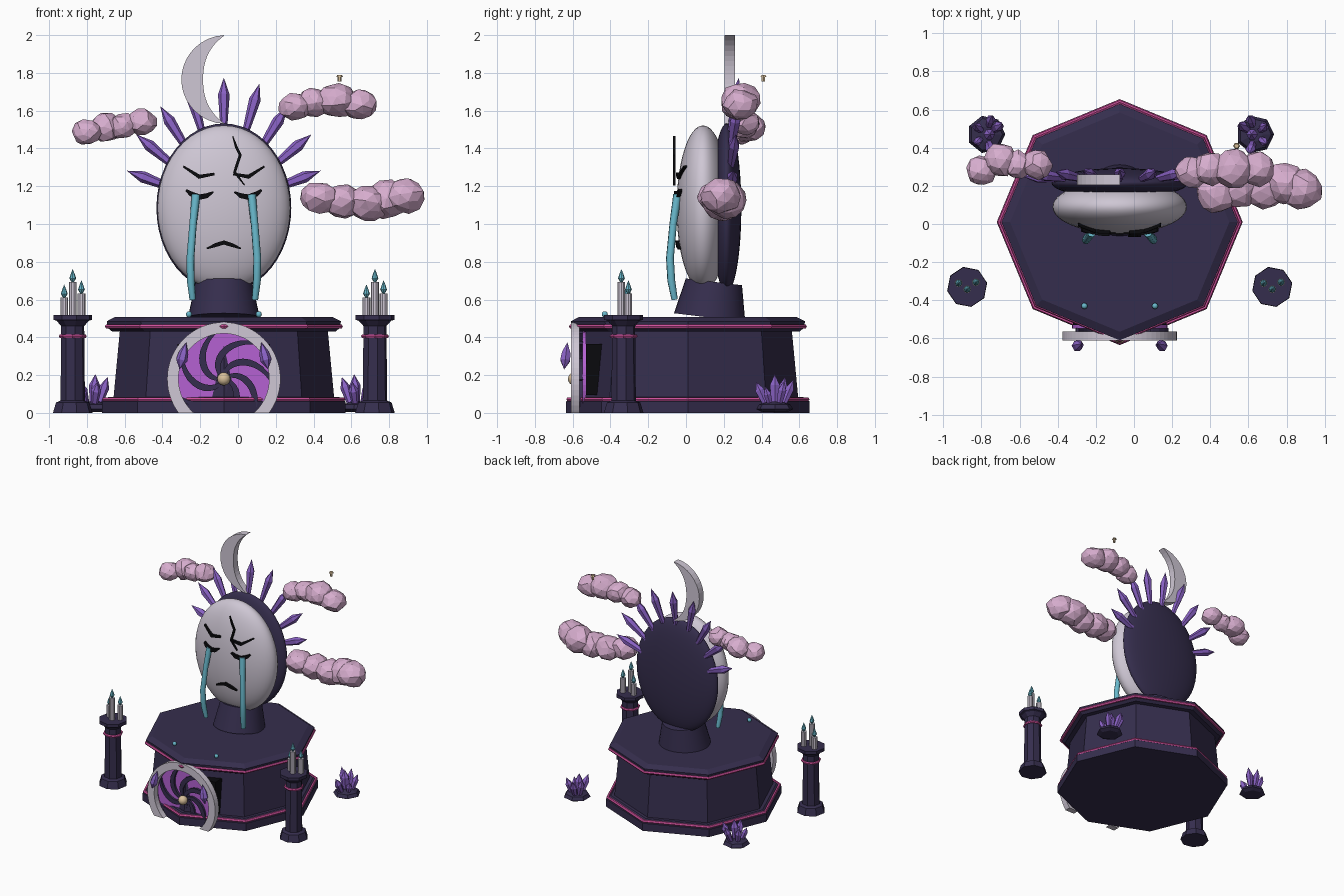
import bpy, bmesh, math, random
from mathutils import Vector, Matrix

if "Cube" in bpy.data.objects:
    bpy.data.objects.remove(bpy.data.objects["Cube"])

random.seed(4)
CX, CY = -0.075, 0.01           # axis of the shrine
PI = math.pi


def material(name, r, g, b):
    m = bpy.data.materials.new(name)
    m.diffuse_color = (r, g, b, 1)
    m.use_nodes = True
    m.node_tree.nodes["Principled BSDF"].inputs["Base Color"].default_value = m.diffuse_color
    return m


DARK = material("dark violet", 0.036, 0.027, 0.075)
PALE = material("pale lavender", 0.62, 0.57, 0.66)
CLOUD = material("cloud pink", 0.68, 0.42, 0.62)
CRYSTAL = material("crystal purple", 0.25, 0.12, 0.55)
PORTAL = material("portal purple", 0.46, 0.12, 0.65)
TRIM = material("trim pink", 0.62, 0.08, 0.33)
TEAR = material("tear cyan", 0.14, 0.48, 0.6)
BLACK = material("black", 0.003, 0.003, 0.004)
GOLD = material("pale gold", 0.68, 0.52, 0.32)


def finish(bm, name, mat, smooth=False, clip=None):
    bmesh.ops.remove_doubles(bm, verts=bm.verts, dist=1e-5)
    if clip is not None:            # cut away everything under a height
        res = bmesh.ops.bisect_plane(bm, geom=bm.verts[:] + bm.edges[:] + bm.faces[:],
                                     plane_co=(0, 0, clip), plane_no=(0, 0, 1), clear_inner=True)
        cut = [e for e in res["geom_cut"] if isinstance(e, bmesh.types.BMEdge)]
        if cut:
            bmesh.ops.holes_fill(bm, edges=cut, sides=0)
    bmesh.ops.recalc_face_normals(bm, faces=bm.faces)
    me = bpy.data.meshes.new(name)
    bm.to_mesh(me)
    bm.free()
    me.materials.append(mat)
    for p in me.polygons:
        p.use_smooth = smooth
    ob = bpy.data.objects.new(name, me)
    bpy.context.collection.objects.link(ob)
    return ob


def lathe(name, profile, seg, mat, base=(0, 0, 0), axis=(0, 0, 1), turn=0.0, closed=False, smooth=False, clip=None):
    """Revolve (radius, height) points around an axis starting at base."""
    prof = list(profile) if closed else [(0, profile[0][1])] + list(profile) + [(0, profile[-1][1])]
    M = Matrix.Translation(base) @ Vector((0, 0, 1)).rotation_difference(Vector(axis)).to_matrix().to_4x4()
    bm = bmesh.new()
    rings = [[bm.verts.new(M @ Vector((r * math.cos(2 * PI * i / seg + turn),
                                       r * math.sin(2 * PI * i / seg + turn), h)))
              for i in range(seg)] for r, h in prof]
    for k in range(len(prof) if closed else len(prof) - 1):
        a, b = rings[k], rings[(k + 1) % len(prof)]
        for i in range(seg):
            j = (i + 1) % seg
            bm.faces.new((a[i], a[j], b[j], b[i]))
    bmesh.ops.dissolve_degenerate(bm, dist=1e-6, edges=bm.edges)
    return finish(bm, name, mat, smooth, clip)


def strip(name, pts, widths, front, depth, mat, clip=None):
    """Ribbon along (x, z) points; front gives the y of its near side."""
    bm = bmesh.new()
    rows = []
    for i, (x, z) in enumerate(pts):
        a, b = pts[max(i - 1, 0)], pts[min(i + 1, len(pts) - 1)]
        n = Vector((a[1] - b[1], b[0] - a[0])).normalized() * widths[i] / 2
        y = front(x, z) if callable(front) else front
        rows.append([bm.verts.new(p) for p in ((x + n.x, y, z + n.y), (x - n.x, y, z - n.y),
                                               (x - n.x, y + depth, z - n.y), (x + n.x, y + depth, z + n.y))])
    for a, b in zip(rows, rows[1:]):
        for i in range(4):
            j = (i + 1) % 4
            bm.faces.new((a[i], a[j], b[j], b[i]))
    bm.faces.new(rows[0])
    bm.faces.new(rows[-1])
    return finish(bm, name, mat, clip=clip)


def ball(name, loc, size, mat, seg=32):
    bm = bmesh.new()
    bmesh.ops.create_uvsphere(bm, u_segments=seg, v_segments=seg // 2, radius=1,
                              matrix=Matrix.Translation(loc) @ Matrix.Diagonal((*size, 1)))
    return finish(bm, name, mat, smooth=True)


def box(name, loc, size, mat):
    bm = bmesh.new()
    bmesh.ops.create_cube(bm, size=1, matrix=Matrix.Translation(loc) @ Matrix.Diagonal((*size, 1)))
    return finish(bm, name, mat)


def trim_ring(name, r, z, t, loc):
    lathe(name, [(r + t * math.cos(k * PI / 3), z + t * math.sin(k * PI / 3)) for k in range(6)],
          8, TRIM, loc, closed=True)


def crystal(name, a, b, r):
    """Six-sided crystal from root a to tip b."""
    d = Vector(b) - Vector(a)
    n = d.length
    lathe(name, [(r * 0.55, 0), (r, n * 0.68), (0, n)], 6, CRYSTAL, a, d)


def flip(x):
    return 2 * CX - x


# Eight-sided pedestal
C = (CX, CY, 0)
lathe("pedestal_base", [(0.645, 0), (0.645, 0.06), (0.61, 0.085)], 8, DARK, C)
lathe("pedestal_body", [(0.585, 0.07), (0.55, 0.44)], 8, DARK, C)
lathe("pedestal_top", [(0.59, 0.43), (0.615, 0.45), (0.62, 0.485), (0.575, 0.508)], 8, DARK, C)
trim_ring("lower_trim", 0.632, 0.072, 0.012, C)
trim_ring("upper_trim", 0.618, 0.458, 0.012, C)

# Doorway and swirling portal
box("doorway", (CX, -0.455, 0.23), (0.49, 0.15, 0.27), BLACK)
P = (CX, -0.53, 0.18)
lathe("portal_disc", [(0.25, 0), (0.25, 0.018)], 48, PORTAL, P, (0, -1, 0), clip=0.05)
lathe("portal_frame", [(0.24, 0.033), (0.3, 0.033), (0.3, 0.08), (0.24, 0.08)], 64, PALE, P,
      (0, -1, 0), closed=True, clip=0)
for k in range(7):
    arm = [(0.02 + 0.23 * i / 10, PI / 2 + 0.8 + 2 * PI * k / 7 - 1.5 * i / 10) for i in range(11)]
    strip("portal_swirl", [(CX + r * math.cos(a), 0.18 + r * math.sin(a)) for r, a in arm],
          [0.016 + 0.02 * math.sin(PI * i / 10) for i in range(11)], -0.565, 0.02, DARK, clip=0.03)
ball("portal_core", (CX, -0.59, 0.18), (0.035,) * 3, GOLD, 16)
for s in (-1, 1):
    lathe("portal_crystal", [(0, 0), (0.03, 0.05), (0.026, 0.09), (0, 0.15)], 6, CRYSTAL,
          (CX + s * 0.235, -0.645, 0.23), (-s * 0.25, 0.12, 1))

# Neck, face and back shell
lathe("neck", [(0.19, 0), (0.15, 0.19)], 32, DARK, (CX, 0.125, 0.505), (0, 0.12, 1), smooth=True)
bpy.context.view_layer.objects.active = bpy.data.objects["neck"]
bpy.data.objects["neck"].select_set(True)
bpy.ops.object.shade_smooth_by_angle()
FY, FZ, FS = 0.09, 1.085, (0.352, 0.14, 0.437)
ball("face", (CX, FY, FZ), FS, PALE, 48)
ball("back_shell", (CX, 0.215, FZ), (0.357, 0.078, 0.447), DARK, 48)


def on_face(x, z):
    q = 1 - ((x - CX) / FS[0]) ** 2 - ((z - FZ) / FS[2]) ** 2
    return FY - FS[1] * math.sqrt(max(q, 0)) - 0.018


# Brows, closed eyes, mouth and crack
for m in (lambda x: x, flip):
    strip("brow", [(m(x), z) for x, z in ((-0.29, 1.305), (-0.205, 1.25), (-0.125, 1.265))],
          [0.01, 0.022, 0.014], on_face, 0.03, BLACK)
    strip("closed_eye", [(m(x), z) for x, z in ((-0.275, 1.18), (-0.25, 1.16), (-0.205, 1.142), (-0.165, 1.15), (-0.13, 1.17))],
          [0.012, 0.026, 0.03, 0.026, 0.008], on_face, 0.03, BLACK)
strip("mouth", [(-0.165, 0.87), (-0.12, 0.888), (CX, 0.902), (-0.03, 0.888), (0.015, 0.87)],
      [0.008, 0.02, 0.022, 0.02, 0.008], on_face, 0.03, BLACK)
strip("crack", [(-0.028, 1.465), (-0.01, 1.41), (0.012, 1.365), (-0.018, 1.275), (0.035, 1.205)],
      [0.005, 0.014, 0.016, 0.016, 0.006], -0.068, 0.012, BLACK)

# Streams of tears and the drops below them
for m in (lambda x: x, flip):
    cu = bpy.data.curves.new("tear_stream", "CURVE")
    cu.dimensions, cu.bevel_depth, cu.bevel_resolution, cu.use_fill_caps = "3D", 0.021, 2, True
    path = ((-0.222, -0.045, 1.155, 1.1), (-0.238, -0.068, 1.0, 0.95), (-0.252, -0.085, 0.82, 1.0),
            (-0.25, -0.078, 0.7, 1.0), (-0.24, -0.06, 0.6, 0.8))
    sp = cu.splines.new("POLY")
    sp.points.add(len(path) - 1)
    for p, (x, y, z, r) in zip(sp.points, path):
        p.co, p.radius = (m(x), y, z, 1), r
    cu.materials.append(TEAR)
    ob = bpy.data.objects.new("tear_stream", cu)
    bpy.context.collection.objects.link(ob)
    bpy.ops.object.select_all(action="DESELECT")
    bpy.context.view_layer.objects.active = ob
    ob.select_set(True)
    bpy.ops.object.convert(target="MESH")
    ball("tear_drop", (m(-0.26), -0.43, 0.522), (0.016,) * 3, TEAR, 12)

# Crown of crystals
for deg, r in ((21, 0.55), (40, 0.605), (58, 0.635), (74, 0.685), (90, 0.69)):
    for s in ((1, -1) if deg < 90 else (1,)):
        c, n = s * math.cos(math.radians(deg)), math.sin(math.radians(deg))
        crystal("crown_crystal", (CX + c * (r - 0.28), 0.235, FZ + n * (r - 0.28)),
                (CX + c * r, 0.235 + 0.045 * n, FZ + n * r), 0.031)

# Crescent moon
arc = [math.radians(92 + 176 * i / 18) for i in range(19)]
wid = [0.002 + 0.113 * math.sin(PI * i / 18) ** 0.9 for i in range(19)]
strip("crescent_moon", [(-0.065 + (0.235 - w / 2) * math.cos(a), 1.765 + (0.235 - w / 2) * math.sin(a))
                        for a, w in zip(arc, wid)], wid, 0.205, 0.055, PALE)

# Faceted clouds: x, y, z, radius of each puff
CLOUDS = {"left_cloud": ((-0.8, 0.28, 1.485, 0.075), (-0.7, 0.335, 1.51, 0.085), (-0.61, 0.31, 1.52, 0.075), (-0.51, 0.31, 1.54, 0.075)),
          "upper_cloud": ((0.3, 0.27, 1.62, 0.08), (0.4, 0.29, 1.645, 0.085), (0.52, 0.29, 1.655, 0.1), (0.64, 0.29, 1.63, 0.09)),
          "right_cloud": ((0.43, 0.16, 1.14, 0.095), (0.55, 0.19, 1.12, 0.1), (0.69, 0.19, 1.11, 0.105), (0.79, 0.21, 1.13, 0.11), (0.88, 0.185, 1.15, 0.105))}
for name, puffs in CLOUDS.items():
    for x, y, z, r in puffs:
        bm = bmesh.new()
        turn = Matrix.Rotation(random.uniform(0, 6), 4, Vector((random.random(), 1, random.random())))
        bmesh.ops.create_icosphere(bm, subdivisions=2, radius=r, matrix=turn)
        for v in bm.verts:
            v.co *= random.uniform(0.9, 1.06)
            v.co = Vector((x, y, z)) + Vector((v.co.x * 1.08, v.co.y * 1.05, v.co.z * 0.93))
        finish(bm, name, CLOUD)

# Tiny hanging lantern
lathe("lantern", [(0.011, 0), (0.011, 0.025), (0.018, 0.025), (0.012, 0.036)], 6, GOLD, (0.538, 0.41, 1.754))

# Candle pillars
for px in (-0.875, 0.725):
    L = (px, -0.33, 0)
    lathe("candle_pillar", [(0.107, 0), (0.09, 0.055), (0.066, 0.065), (0.062, 0.46), (0.088, 0.488),
                            (0.105, 0.493), (0.105, 0.518)], 8, DARK, L, turn=0.2)
    trim_ring("pillar_trim", 0.064, 0.406, 0.01, L)
    for dx, y, h in ((-0.045, -0.31, 0.61), (0, -0.342, 0.692), (0.046, -0.305, 0.632)):
        lathe("candle", [(0.021, 0.51), (0.021, h)], 10, PALE, (px + dx, y, 0))
        lathe("flame", [(0.006, 0), (0.018, 0.02), (0.01, 0.045), (0, 0.07)], 8, TEAR, (px + dx, y, h))

# Crystal clusters on small rocks behind
for px, s in ((-0.775, 1), (0.635, -1)):
    lathe("cluster_rock", [(0.07, 0.005), (0.1, 0.02), (0.085, 0.045), (0.04, 0.06)], 7, DARK, (px, 0.47, 0))
    for dx, dy, h, r in ((0.02, 0, 0.205, 0.03), (0.085, 0.055, 0.19, 0.027), (-0.06, 0.05, 0.17, 0.025),
                         (0.03, -0.1, 0.165, 0.027), (0.03, 0.1, 0.175, 0.025), (-0.06, -0.05, 0.14, 0.022)):
        crystal("cluster_crystal", (px + s * dx * 0.35, 0.47 + dy * 0.35, 0.02), (px + s * dx, 0.47 + dy, h), r)
